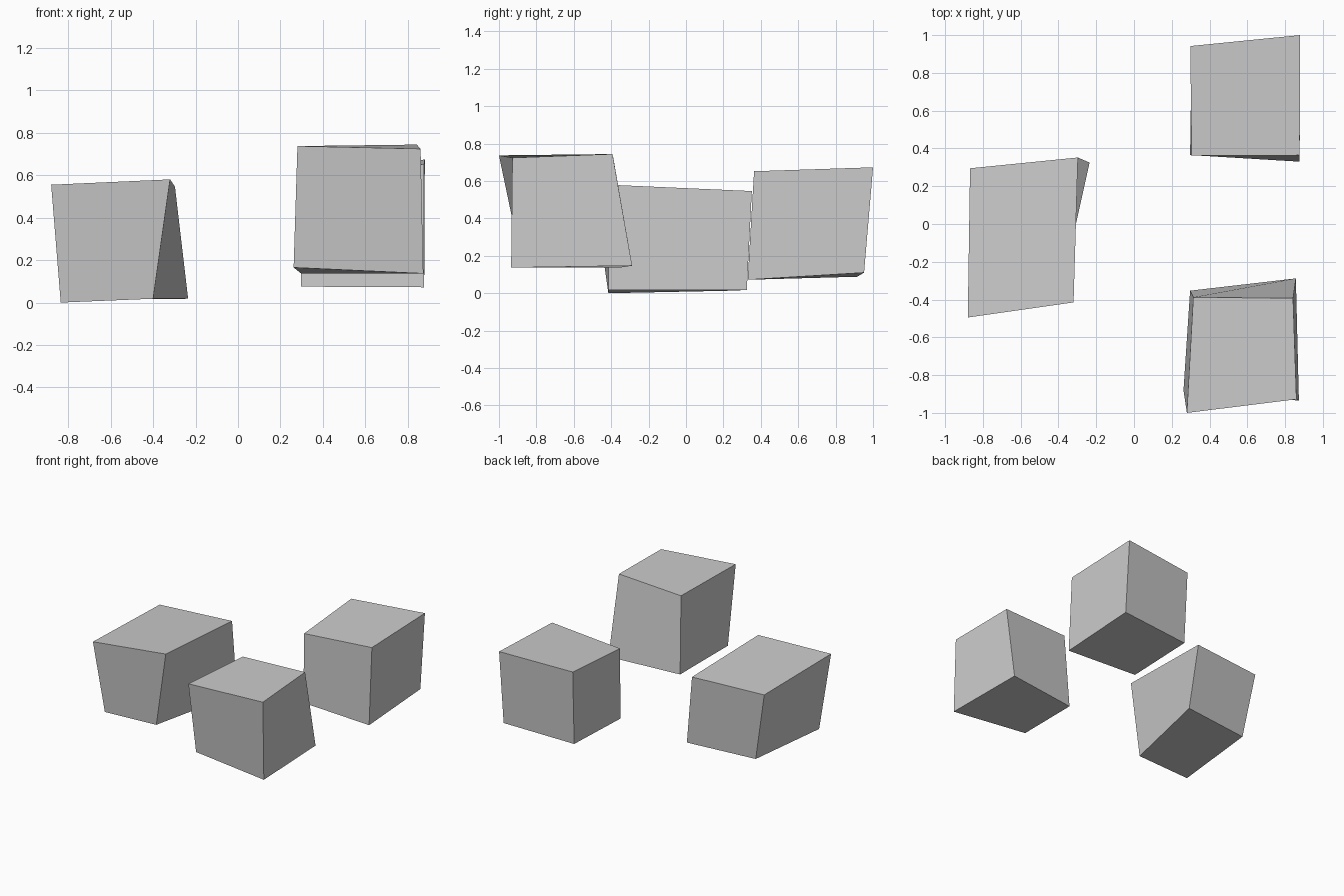
import bpy


def skewed_block(name, bottom, top):
    """Six-sided block; corners run front-left, front-right, back-right, back-left."""
    mesh = bpy.data.meshes.new(name)
    sides = [(i, (i + 1) % 4, (i + 1) % 4 + 4, i + 4) for i in range(4)]
    mesh.from_pydata(bottom + top, [], [(3, 2, 1, 0), (4, 5, 6, 7)] + sides)
    mesh.update()
    obj = bpy.data.objects.new(name, mesh)
    bpy.context.collection.objects.link(obj)
    return obj


# Long block on the left
skewed_block(
    "left_block",
    [(-.835, -.415, 0), (-.40, -.415, .018), (-.235, .325, .018), (-.775, .265, .014)],
    [(-.88, -.495, .555), (-.32, -.415, .58), (-.297, .352, .546), (-.868, .295, .54)])

# Raised block at the back right
skewed_block(
    "back_right_block",
    [(.297, .365, .075), (.877, .33, .072), (.875, .952, .11), (.305, .915, .088)],
    [(.305, .363, .607), (.877, .364, .652), (.88, 1.0, .673), (.298, .942, .65)])

# Raised block at the front right
skewed_block(
    "front_right_block",
    [(.262, -.88, .165), (.873, -.935, .137), (.857, -.288, .147), (.297, -.353, .137)],
    [(.28, -1.0, .737), (.86, -.928, .724), (.842, -.393, .744), (.314, -.388, .72)])
